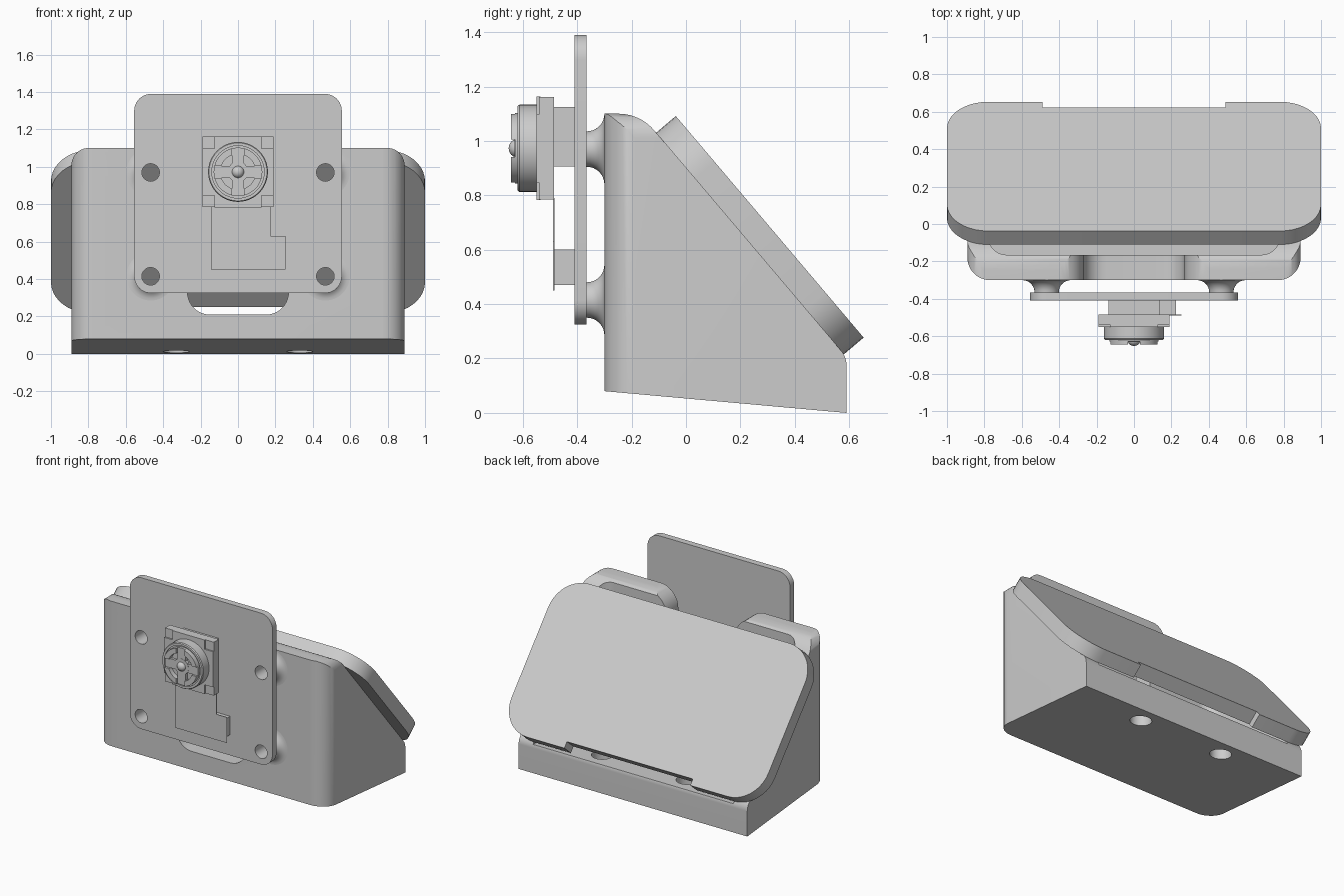
import bpy, bmesh, math
from mathutils import Vector

if "Cube" in bpy.data.objects:
    bpy.data.objects.remove(bpy.data.objects["Cube"], do_unlink=True)

grey = bpy.data.materials.new("light_grey")
grey.use_nodes = True
grey.diffuse_color = (0.604, 0.604, 0.604, 1)
grey.node_tree.nodes["Principled BSDF"].inputs["Base Color"].default_value = (0.604, 0.604, 0.604, 1)


def finish(name, bm):
    bmesh.ops.recalc_face_normals(bm, faces=bm.faces)
    mesh = bpy.data.meshes.new(name)
    bm.to_mesh(mesh)
    bm.free()
    mesh.materials.append(grey)
    obj = bpy.data.objects.new(name, mesh)
    bpy.context.collection.objects.link(obj)
    return obj


def rounded(corners, steps=10):
    """Outline from (u, v) or (u, v, radius) corners."""
    out = []
    for i, c in enumerate(corners):
        p = Vector(c[:2])
        if len(c) < 3:
            out.append(p)
            continue
        a = (Vector(corners[i - 1][:2]) - p).normalized()
        b = (Vector(corners[(i + 1) % len(corners)][:2]) - p).normalized()
        half = math.acos(a.dot(b)) / 2
        centre = p + (a + b).normalized() * (c[2] / math.sin(half))
        start = p + a * (c[2] / math.tan(half)) - centre
        end = p + b * (c[2] / math.tan(half)) - centre
        first = math.atan2(start.y, start.x)
        turn = math.remainder(math.atan2(end.y, end.x) - first, math.tau)
        for k in range(steps + 1):
            t = first + turn * k / steps
            out.append(centre + Vector((math.cos(t), math.sin(t))) * c[2])
    return out


def prism(name, corners, axis, lo, hi):
    place = {"x": lambda u, v, w: (w, u, v),
             "y": lambda u, v, w: (u, w, v),
             "z": lambda u, v, w: (u, v, w)}[axis]
    bm = bmesh.new()
    face = bm.faces.new([bm.verts.new(place(u, v, lo)) for u, v in rounded(corners)])
    ext = bmesh.ops.extrude_face_region(bm, geom=[face], use_keep_orig=True)
    verts = [g for g in ext["geom"] if isinstance(g, bmesh.types.BMVert)]
    bmesh.ops.translate(bm, verts=verts, vec=place(0, 0, hi - lo))
    return finish(name, bm)


def box(name, x0, x1, y0, y1, z0, z1):
    return prism(name, [(x0, z0), (x1, z0), (x1, z1), (x0, z1)], "y", y0, y1)


def lathe(name, profile, x=0, z=0, closed=False):
    """Spin (radius, y) points about an axis parallel to y."""
    bm = bmesh.new()
    verts = [bm.verts.new((r, y, 0)) for r, y in profile]
    edges = [bm.edges.new(p) for p in zip(verts, verts[1:])]
    if closed:
        edges.append(bm.edges.new((verts[-1], verts[0])))
    bmesh.ops.spin(bm, geom=verts + edges, cent=(0, 0, 0), axis=(0, 1, 0),
                   angle=math.tau, steps=48)
    bmesh.ops.remove_doubles(bm, verts=bm.verts, dist=1e-5)
    bmesh.ops.translate(bm, verts=bm.verts, vec=(x, 0, z))
    return finish(name, bm)


def rod(name, r, y0, y1, x, z):
    return lathe(name, [(0, y0), (r, y0), (r, y1), (0, y1)], x, z)


def cut(obj, cutter, operation="DIFFERENCE"):
    mod = obj.modifiers.new("cut", "BOOLEAN")
    mod.operation, mod.object, mod.solver = operation, cutter, "EXACT"
    bpy.context.view_layer.objects.active = obj
    bpy.ops.object.modifier_apply(modifier=mod.name)
    bpy.data.objects.remove(cutter, do_unlink=True)


# Wedge housing: side profile trimmed by front and top outlines
housing = prism("housing", [(-0.301, 0.08), (0.59, 0), (0.59, 0.205, 0.08),
                            (-0.169, 1.1, 0.17), (-0.301, 1.1)], "x", -0.95, 0.95)
front = [(0.89, -0.1), (0.89, 1.1005, 0.09), (0.27, 1.1005, 0.14), (0.27, 0.21, 0.12)]
front += [(-c[0], *c[1:]) for c in reversed(front)]
cut(housing, prism("front_outline", front, "y", -0.6, 0.9), "INTERSECT")
cut(housing, prism("top_outline", [(-0.8905, -0.3, 0.12), (0.8905, -0.3, 0.12),
                                   (0.8905, 0.8), (-0.8905, 0.8)], "z", -0.3, 1.5), "INTERSECT")
# Hollow inside, open along the slope
cut(housing, prism("cavity", [(-0.78, -0.165, 0.1), (0.78, -0.165, 0.1),
                              (0.78, 0.8), (-0.78, 0.8)], "z", 0.2, 1.4))
# Screw holes in the floor
for x in (-0.33, 0.33):
    ring = [(x + 0.07 * math.cos(k * math.tau / 32), 0.46 + 0.07 * math.sin(k * math.tau / 32))
            for k in range(32)]
    cut(housing, prism("floor_hole", ring, "z", -0.2, 0.4))

# Sloping screen slab with a notch in the lower edge
half = [(0.49, 1.023), (0.49, 1.068), (1, 1.068, 0.22), (1, 0, 0.22)]
screen = prism("screen_slab", half + [(-c[0], *c[1:]) for c in reversed(half)], "z", 0, 0.095)
screen.rotation_euler.x = -math.atan2(0.763, 0.647)
screen.location = (0, -0.11, 1.03)

# Front mounting plate, flared standoffs and through holes
plate = prism("mounting_plate", [(-0.555, 0.325, 0.09), (0.555, 0.325, 0.09),
                                 (0.555, 1.39, 0.09), (-0.555, 1.39, 0.09)],
              "y", -0.41, -0.365)
flare = [(0.13 - 0.065 * math.cos(t * math.pi / 16), -0.365 + 0.065 * math.sin(t * math.pi / 16))
         for t in range(9)]
for x in (-0.467, 0.467):
    for z in (0.415, 0.97):
        lathe("standoff", [(0.047, -0.365)] + flare + [(0.047, -0.3)], x, z, closed=True)
        cut(plate, rod("drill", 0.047, -0.5, -0.33, x, z))
        cut(housing, rod("drill", 0.047, -0.4, -0.1, x, z))

# Camera module base with lowered corners
cz = 0.973
box("camera_back", -0.135, 0.135, -0.485, -0.41, 0.905, 1.125)
box("camera_base", -0.19, 0.19, -0.54, -0.485, cz - 0.188, cz + 0.188)
s, c = 0.19, 0.125
cross = [(s, -c), (s, c), (c, c), (c, s), (-c, s), (-c, c),
         (-s, c), (-s, -c), (-c, -c), (-c, -s), (c, -s), (c, -c)]
prism("camera_raised_face", [(x, z + cz) for x, z in cross], "y", -0.55, -0.535)

# Lens barrel, notched ring, spokes and centre dome
lathe("lens_barrel", [(0, -0.54), (0.16, -0.54), (0.16, -0.613), (0.155, -0.62),
                      (0.14, -0.62), (0.14, -0.61), (0, -0.61)], 0, cz)
ring = lathe("lens_ring", [(0.095, -0.6), (0.13, -0.6), (0.13, -0.643), (0.095, -0.643)],
             0, cz, closed=True)
w = 0.032
for a, b in ((0.2, w), (w, 0.2)):
    cut(ring, box("notch", -a, a, -0.7, -0.628, cz - b, cz + b))
for a, b in ((0.1, w), (w, 0.1)):
    box("lens_spoke", -a, a, -0.628, -0.605, cz - b, cz + b)
lathe("lens_hub", [(0, -0.6), (0.055, -0.6), (0.055, -0.63), (0, -0.63)], 0, cz)
dome = [(0.033 * math.cos(t * math.pi / 16), -0.622 - 0.03 * math.sin(t * math.pi / 16))
        for t in range(8)]
lathe("lens_dome", [(0, -0.61), (0.033, -0.61)] + dome + [(0, -0.652)], 0, cz)

# Ribbon cable and its connector
prism("ribbon_cable", [(-0.145, 0.45), (0.255, 0.45), (0.255, 0.63), (0.175, 0.63),
                       (0.175, 0.79), (-0.145, 0.79)], "y", -0.489, -0.484)
box("cable_connector", -0.115, 0.225, -0.485, -0.41, 0.47, 0.6)

# Smooth the curved faces, keep edges crisp
bpy.ops.object.select_all(action="DESELECT")
for obj in bpy.context.collection.objects:
    if obj.type == "MESH" and grey.name in obj.data.materials:
        obj.select_set(True)
        bpy.context.view_layer.objects.active = obj
bpy.ops.object.shade_smooth_by_angle(angle=math.radians(30))
